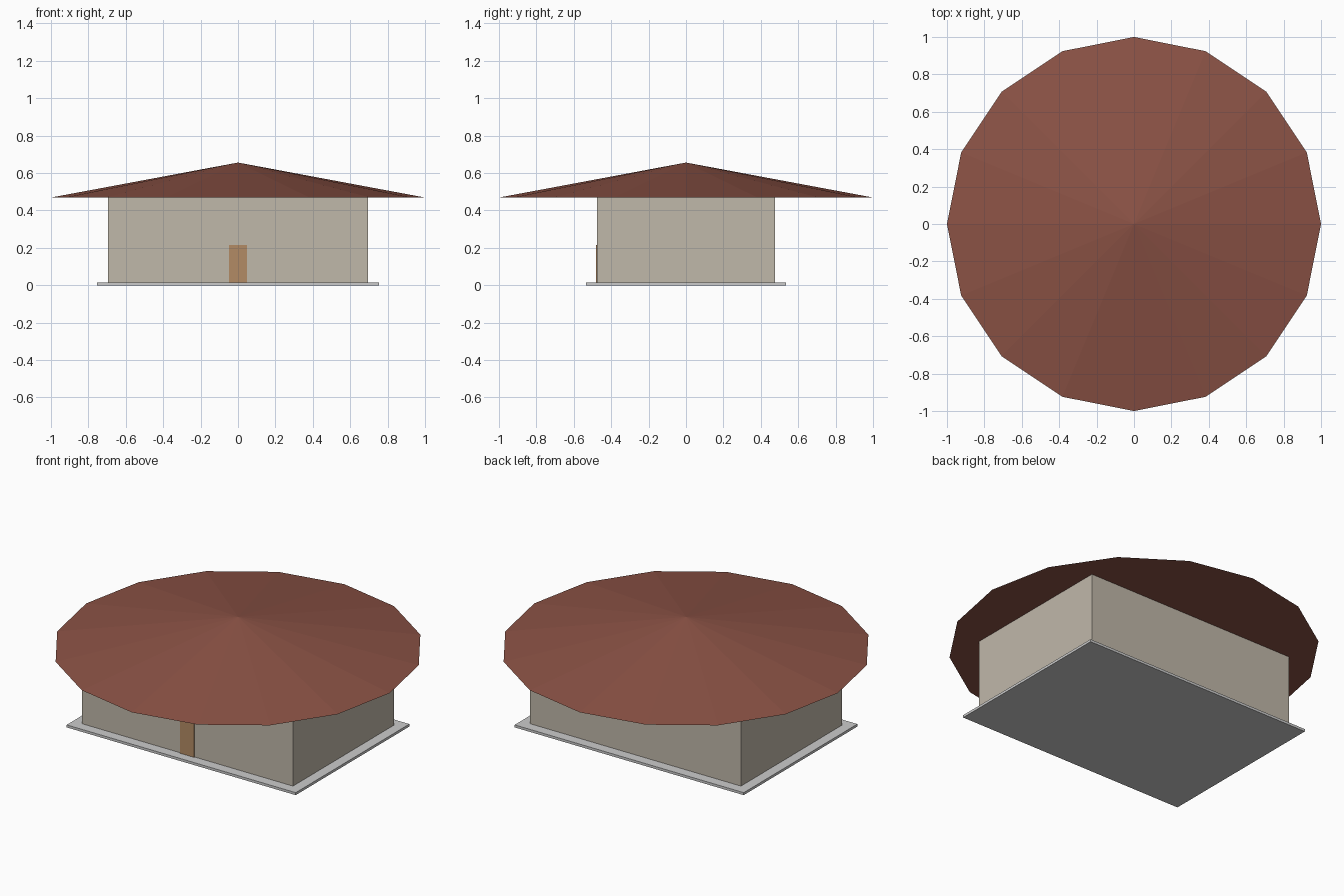
import bpy

if "Cube" in bpy.data.objects:
    bpy.data.objects.remove(bpy.data.objects["Cube"])


def paint(obj, name, color):
    mat = bpy.data.materials.new(name)
    mat.diffuse_color = (*color, 1)
    mat.use_nodes = True
    mat.node_tree.nodes["Principled BSDF"].inputs["Base Color"].default_value = mat.diffuse_color
    obj.data.materials.append(mat)


def box(name, size_x, size_y, z0, z1, y=0):
    bpy.ops.mesh.primitive_cube_add(size=1, location=(0, y, (z0 + z1) / 2))
    obj = bpy.context.object
    obj.name = name
    obj.scale = (size_x, size_y, z1 - z0)
    bpy.ops.object.transform_apply(location=False, rotation=False, scale=True)
    return obj


BASE_TOP, EAVES, APEX = 0.015, 0.469, 0.656

# Ground slab
box("foundation_slab", 1.51, 1.07, 0, BASE_TOP)

# House body
walls = box("walls", 1.39, 0.95, BASE_TOP, EAVES)
paint(walls, "plaster", (0.53, 0.48, 0.40))

# Front door, standing slightly proud of the wall
door = box("front_door", 0.094, 0.01, BASE_TOP, 0.215, y=-0.476)
paint(door, "wood", (0.45, 0.26, 0.13))

# Wide sixteen-sided conical roof with closed underside
bpy.ops.mesh.primitive_cone_add(vertices=16, radius1=1, radius2=0,
                                depth=APEX - EAVES,
                                location=(0, 0, (APEX + EAVES) / 2))
roof = bpy.context.object
roof.name = "roof"
paint(roof, "roof_tiles", (0.26, 0.085, 0.06))
